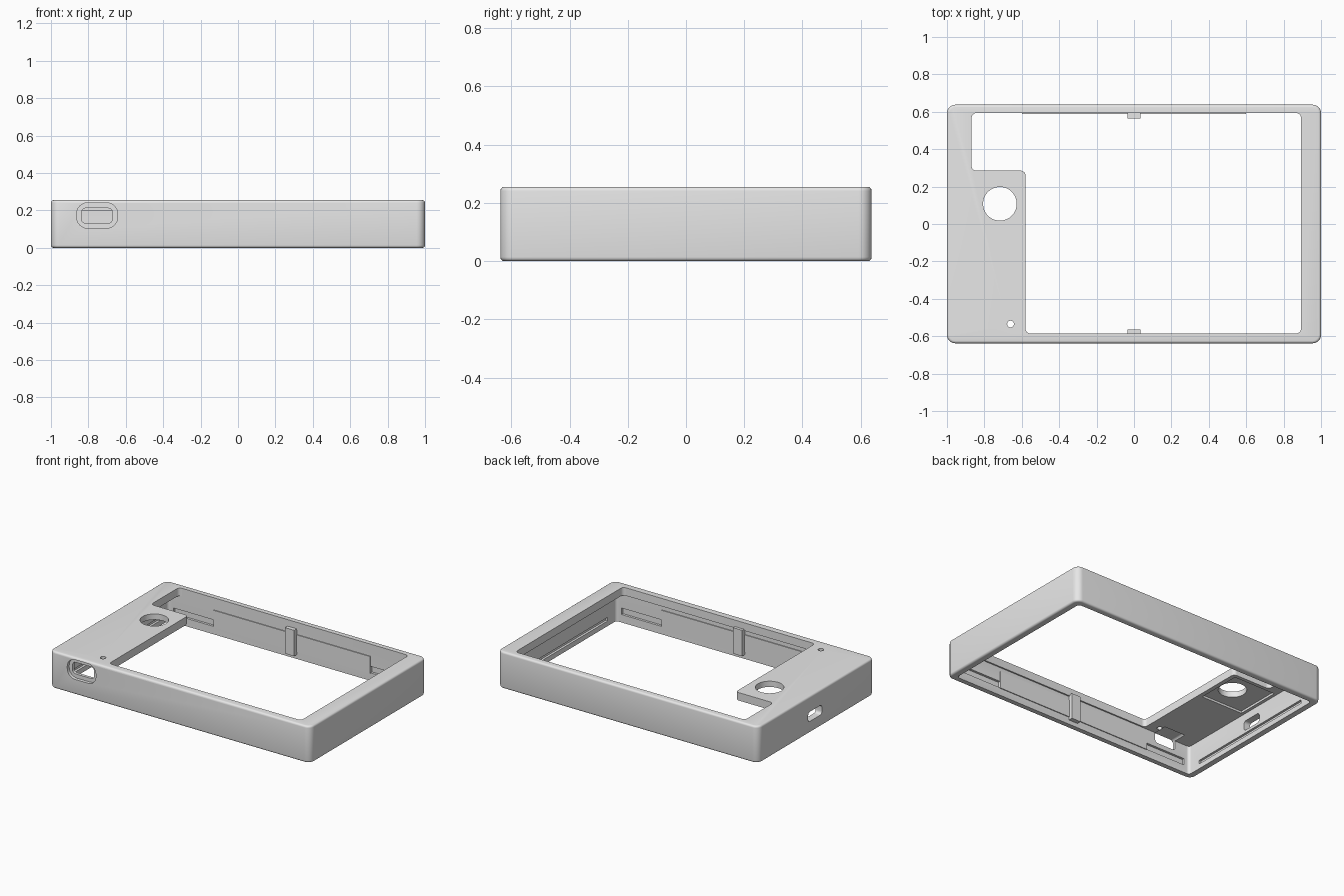
import bpy, bmesh, math
from mathutils import Matrix

if "Cube" in bpy.data.objects:
    bpy.data.objects.remove(bpy.data.objects["Cube"])

gray = bpy.data.materials.new("light_gray")
gray.diffuse_color = (0.8, 0.8, 0.8, 1)
gray.use_nodes = True
gray.node_tree.nodes["Principled BSDF"].inputs["Base Color"].default_value = gray.diffuse_color


def rounded_loop(points, r, n=6):
    """Counter-clockwise right-angled outline with every corner rounded."""
    out = []
    for i, (x, y) in enumerate(points):
        px, py = points[i - 1]
        qx, qy = points[(i + 1) % len(points)]
        d1, d2 = math.hypot(px - x, py - y), math.hypot(qx - x, qy - y)
        a = ((px - x) / d1 * r, (py - y) / d1 * r)
        b = ((qx - x) / d2 * r, (qy - y) / d2 * r)
        for k in range(n + 1):
            t = math.pi / 2 * k / n
            u, v = 1 - math.sin(t), 1 - math.cos(t)
            out.append((x + a[0] * u + b[0] * v, y + a[1] * u + b[1] * v))
    return out


def rect(x0, x1, y0, y1):
    return [(x0, y0), (x1, y0), (x1, y1), (x0, y1)]


# Prism axes: Z stands up, Y keeps (x, z) outlines, X keeps (y, z) outlines
AXES = {"Z": Matrix(((1, 0, 0), (0, 1, 0), (0, 0, 1))),
        "Y": Matrix(((1, 0, 0), (0, 0, 1), (0, 1, 0))),
        "X": Matrix(((0, 0, 1), (1, 0, 0), (0, 1, 0)))}


def prism(name, loop, lo, hi, axis="Z", bevel=0):
    bm = bmesh.new()
    face = bm.faces.new([bm.verts.new((x, y, lo)) for x, y in loop])
    top = bmesh.ops.extrude_face_region(bm, geom=[face])["geom"]
    bmesh.ops.translate(bm, vec=(0, 0, hi - lo),
                        verts=[g for g in top if isinstance(g, bmesh.types.BMVert)])
    if bevel:
        edges = [e for e in bm.edges if abs(e.verts[0].co.z - e.verts[1].co.z) < 1e-6]
        bmesh.ops.bevel(bm, geom=edges, offset=bevel, segments=4, profile=0.5,
                        affect="EDGES")
    bmesh.ops.transform(bm, matrix=AXES[axis].to_4x4(), verts=bm.verts)
    bmesh.ops.recalc_face_normals(bm, faces=bm.faces)
    mesh = bpy.data.meshes.new(name)
    bm.to_mesh(mesh)
    bm.free()
    mesh.materials.append(gray)
    ob = bpy.data.objects.new(name, mesh)
    bpy.context.collection.objects.link(ob)
    return ob


def cut(target, cutter):
    cutter.hide_render = True
    mod = target.modifiers.new("cut", "BOOLEAN")
    mod.operation, mod.solver, mod.object = "DIFFERENCE", "EXACT", cutter
    bpy.context.view_layer.objects.active = target
    bpy.ops.object.modifier_apply(modifier=mod.name)
    bpy.data.objects.remove(cutter)


def circle(x, y, r, n):
    return [(x + r * math.cos(2 * math.pi * i / n), y + r * math.sin(2 * math.pi * i / n))
            for i in range(n)]


H, HX, HY = 0.255, 1.0, 0.638        # case height and half sizes
IX, IY, PLATE = 0.952, 0.595, 0.2    # inner walls and underside of the top plate

# Outer case, hollow from below
case = prism("case", rounded_loop(rect(-HX, HX, -HY, HY), 0.045), 0, H, bevel=0.014)
cut(case, prism("cavity", rounded_loop(rect(-IX, IX, -IY, IY), 0.02), -0.1, PLATE))

# Stepped display window
window = [(-0.58, -0.585), (0.893, -0.585), (0.893, 0.593), (-0.868, 0.593),
          (-0.868, 0.285), (-0.58, 0.285)]
cut(case, prism("window", rounded_loop(window, 0.025), 0.1, 0.4))

# Round button opening, its recess underneath and the small pin hole
cut(case, prism("button_recess", rect(-0.93, -0.61, -0.06, 0.26), 0.15, PLATE + 0.015))
cut(case, prism("button_hole", circle(-0.717, 0.108, 0.09, 48), 0.1, 0.4))
cut(case, prism("pin_hole", circle(-0.66, -0.535, 0.018, 24), 0.1, 0.4))

# Front connector port with a countersunk surround
cut(case, prism("port_surround", rounded_loop(rect(-0.863, -0.643, 0.105, 0.241), 0.06),
                -0.8, -HY + 0.022, "Y"))
cut(case, prism("port_hole", rounded_loop(rect(-0.837, -0.672, 0.132, 0.212), 0.022),
                -0.8, -0.5, "Y"))

# Slot through the left wall
cut(case, prism("side_slot", rounded_loop(rect(-0.06, 0.09, 0.08, 0.147), 0.02),
                -1.2, -0.9, "X"))

# Snap grooves low on the inner walls
for s in (-1, 1):
    lo, hi = sorted((s * (IX - 0.03), s * (IX + 0.016)))
    cut(case, prism("side_groove", rect(-0.5, 0.5, 0.035, 0.06), lo, hi, "X"))
    lo, hi = sorted((s * (IY - 0.03), s * (IY + 0.016)))
    cut(case, prism("long_groove", rect(-0.91, 0.91, 0.055, 0.1), lo, hi, "Y"))

# Wall pads and central ribs inside the long walls
parts = [case]
for s, side in ((-1, "front"), (1, "back")):
    lo, hi = sorted((s * (IY - 0.006), s * (IY + 0.02)))
    parts.append(prism(side + "_wall_pad", rect(-0.6, 0.6, 0.05, 0.17), lo, hi, "Y"))
    lo, hi = sorted((s * (IY - 0.03), s * (IY + 0.02)))
    parts.append(prism(side + "_wall_rib", rect(-0.035, 0.035, 0.03, PLATE + 0.01),
                       lo, hi, "Y"))

# Smooth the rounded edges, keep corners crisp
bpy.ops.object.select_all(action="DESELECT")
for ob in parts:
    ob.select_set(True)
bpy.context.view_layer.objects.active = case
bpy.ops.object.shade_smooth_by_angle(angle=math.radians(30))
